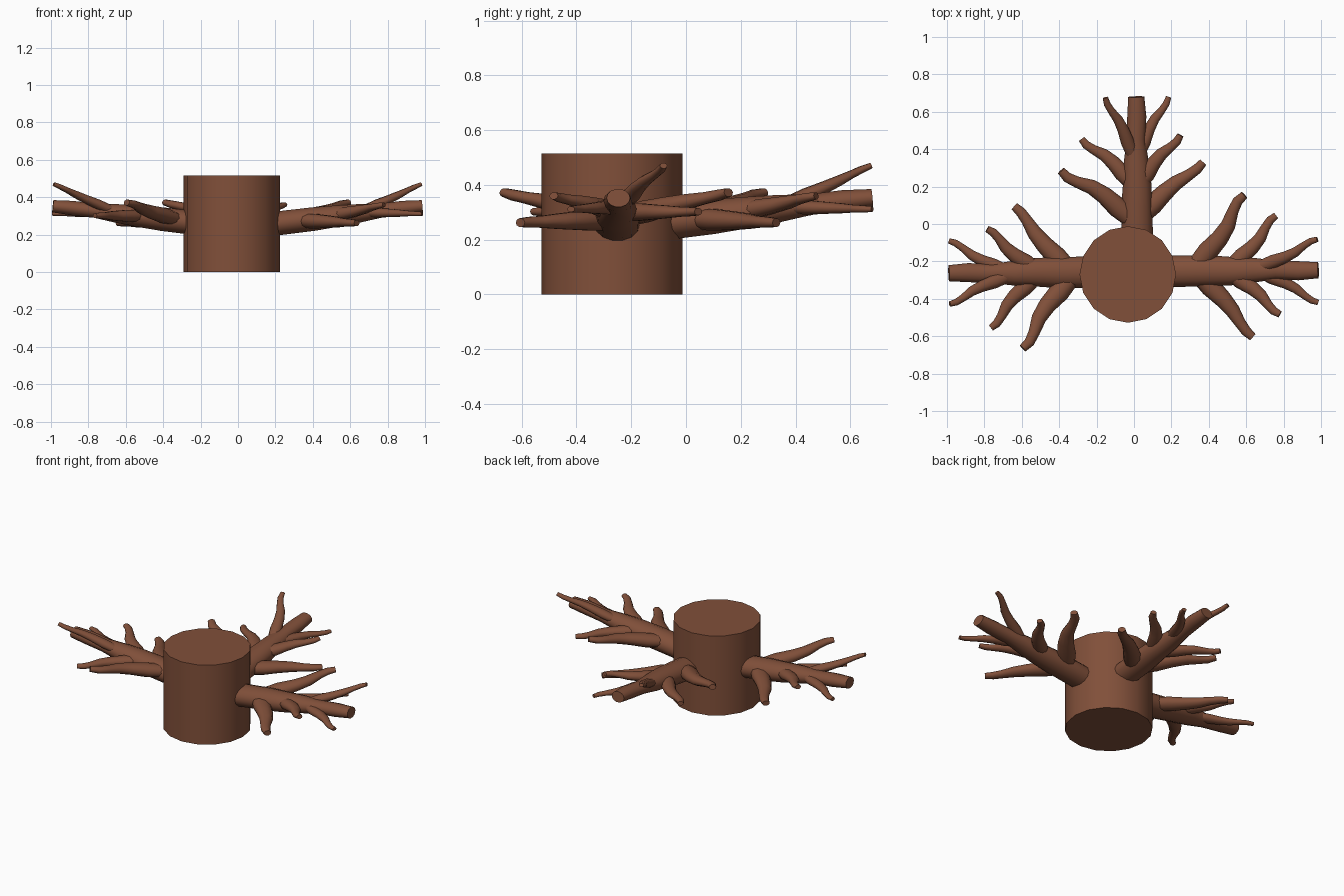
import bpy, bmesh, math
from mathutils import Vector, Matrix

if "Cube" in bpy.data.objects:
    bpy.data.objects.remove(bpy.data.objects["Cube"])

bark = bpy.data.materials.new("bark brown")
bark.diffuse_color = (0.22, 0.08, 0.042, 1)
bark.use_nodes = True
bark.node_tree.nodes["Principled BSDF"].inputs["Base Color"].default_value = bark.diffuse_color


def finish(bm, name, angle):
    bmesh.ops.recalc_face_normals(bm, faces=bm.faces[:])
    me = bpy.data.meshes.new(name)
    bm.to_mesh(me)
    bm.free()
    me.materials.append(bark)
    ob = bpy.data.objects.new(name, me)
    bpy.context.collection.objects.link(ob)
    bpy.context.view_layer.objects.active = ob
    ob.select_set(True)
    bpy.ops.object.shade_smooth_by_angle(angle=math.radians(angle))
    ob.select_set(False)
    return ob


def tube(bm, path, sides, flat):
    """Tapered tube through (point, radius) rings, flattened vertically."""
    rings = []
    for i, (p, r) in enumerate(path):
        a = Vector(path[max(i - 1, 0)][0])
        b = Vector(path[min(i + 1, len(path) - 1)][0])
        d = (b - a).normalized()
        side = d.cross(Vector((0, 0, 1))).normalized()
        up = side.cross(d)
        ring = []
        for k in range(sides):
            t = 2 * math.pi * k / sides
            ring.append(bm.verts.new(Vector(p) + side * r * math.cos(t) + up * r * flat * math.sin(t)))
        rings.append(ring)
    for r0, r1 in zip(rings, rings[1:]):
        for k in range(sides):
            j = (k + 1) % sides
            bm.faces.new((r0[k], r0[j], r1[j], r1[k]))
    bm.faces.new(rings[0])
    bm.faces.new(rings[-1])


# limb pointing to +x: centre line and radius
LIMB = [((0.12, -0.252, 0.248), 0.083), ((0.25, -0.252, 0.265), 0.084),
        ((0.40, -0.25, 0.283), 0.083), ((0.52, -0.252, 0.298), 0.076),
        ((0.64, -0.247, 0.313), 0.066), ((0.76, -0.245, 0.328), 0.050),
        ((0.88, -0.25, 0.342), 0.051), ((0.985, -0.247, 0.352), 0.043)]
# twigs: start, tip, sideways bow, base radius
TWIGS = [((0.32, -0.24, 0.28), (0.59, 0.155, 0.372), 0.022, 0.055),
         ((0.51, -0.24, 0.30), (0.76, 0.045, 0.302), 0.016, 0.045),
         ((0.66, -0.235, 0.325), (0.98, -0.082, 0.47), 0.012, 0.036),
         ((0.33, -0.25, 0.275), (0.635, -0.605, 0.262), -0.012, 0.055),
         ((0.50, -0.25, 0.30), (0.78, -0.483, 0.36), -0.014, 0.045),
         ((0.66, -0.25, 0.32), (0.985, -0.42, 0.311), -0.012, 0.036)]


def twig_path(start, tip, bow, r):
    a, b = Vector(start), Vector(tip)
    n = Vector((b.y - a.y, a.x - b.x, 0)).normalized()
    path = []
    for t, w, k in ((0, 0, 0.9), (0.25, 0.4, 1.0), (0.45, 1.0, 0.85), (0.62, 0.9, 0.72),
                    (0.78, -0.1, 0.55), (0.9, -0.5, 0.50), (1, 0, 0.40)):
        path.append((a.lerp(b, t) + n * bow * w, r * k))
    return path


def limb(name, matrix):
    bm = bmesh.new()
    tube(bm, LIMB, 14, 0.78)
    for tw in TWIGS:
        tube(bm, twig_path(*tw), 10, 0.75)
    bm.transform(matrix)
    finish(bm, name, 50)


# trunk
bm = bmesh.new()
bmesh.ops.create_cone(bm, cap_ends=True, segments=16, radius1=0.258, radius2=0.258, depth=0.515,
                      matrix=Matrix.Translation((-0.033, -0.27, 0.2575)) @ Matrix.Rotation(math.pi / 2, 4, 'Z'))
finish(bm, "trunk", 40)

# the same limb on three sides
limb("right_limb", Matrix())
limb("left_limb", Matrix.Translation((-0.005, -0.51, 0)) @ Matrix.Rotation(math.pi, 4, 'Z'))
limb("back_limb", Matrix.Translation((-0.235, -0.305, 0)) @ Matrix.Rotation(math.pi / 2, 4, 'Z'))
